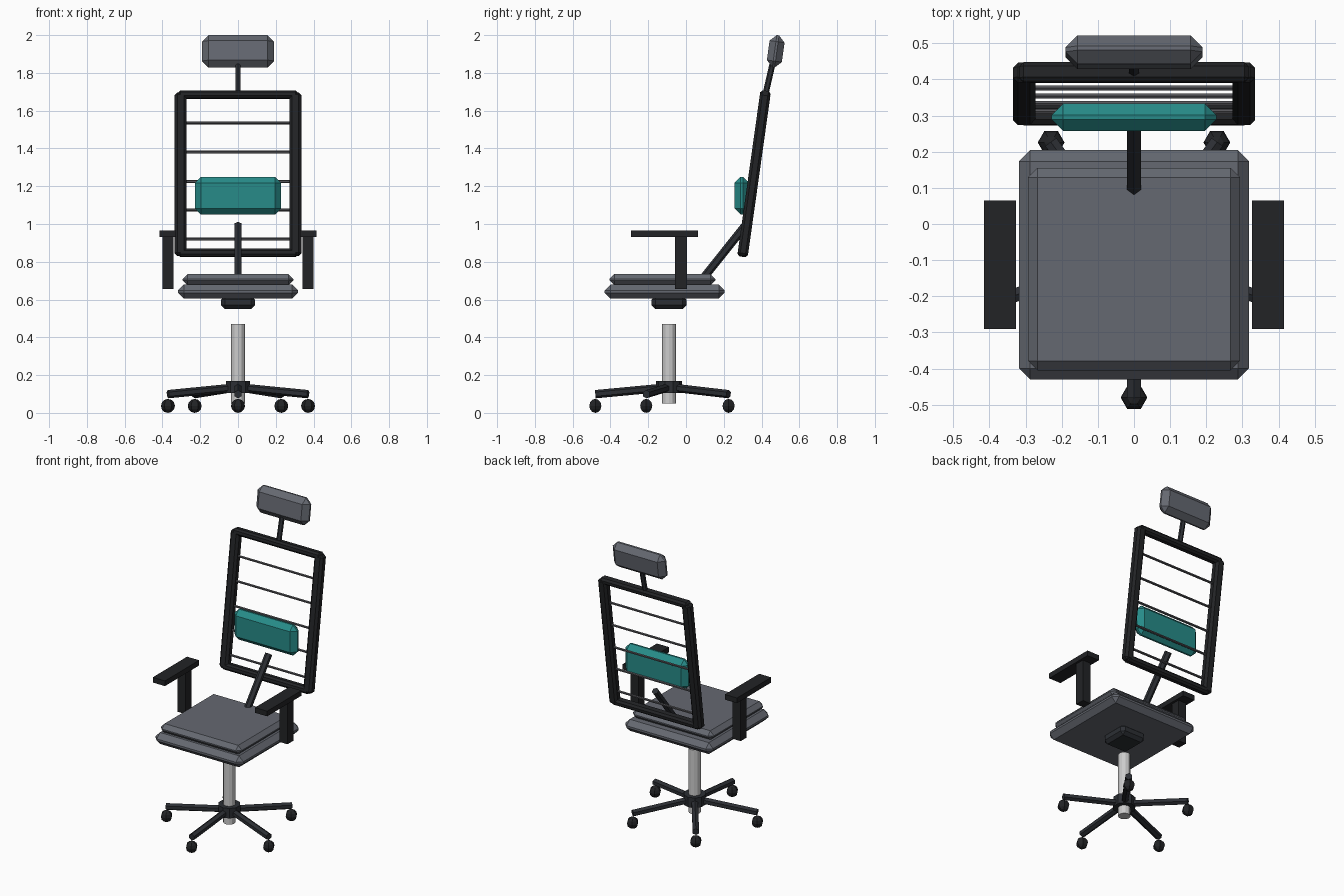
import bpy, math
from mathutils import Vector

if "Cube" in bpy.data.objects:
    bpy.data.objects.remove(bpy.data.objects["Cube"])


def material(name, rgb):
    m = bpy.data.materials.new(name)
    m.diffuse_color = (*rgb, 1)
    m.use_nodes = True
    m.node_tree.nodes["Principled BSDF"].inputs["Base Color"].default_value = m.diffuse_color
    return m


BLACK = material("black plastic", (0.016, 0.017, 0.019))
DARK = material("dark metal", (0.025, 0.028, 0.034))
GREY = material("grey fabric", (0.13, 0.14, 0.165))
SLAT = material("slat grey", (0.09, 0.09, 0.10))
TEAL = material("teal fabric", (0.02, 0.26, 0.25))
STEEL = material("steel", (0.55, 0.56, 0.57))
TILT = math.radians(-8)


def finish(name, mat):
    o = bpy.context.object
    o.name = name
    o.data.materials.append(mat)
    return o


def box(name, loc, size, mat, bevel=0.0, tilt=0.0):
    bpy.ops.mesh.primitive_cube_add(size=1, location=loc, rotation=(tilt, 0, 0))
    o = finish(name, mat)
    o.scale = size
    bpy.ops.object.transform_apply(location=False, rotation=False, scale=True)
    if bevel:
        b = o.modifiers.new("bevel", 'BEVEL')
        b.width, b.segments = bevel, 1
    return o


def rod(name, a, b, r, mat, sides=6):
    a, b = Vector(a), Vector(b)
    d = b - a
    bpy.ops.mesh.primitive_cylinder_add(vertices=sides, radius=r, depth=d.length, location=(a + b) / 2)
    o = finish(name, mat)
    o.rotation_euler = d.to_track_quat('Z', 'Y').to_euler()
    return o


def back_y(z):
    # y of the tilted back plane at height z
    return 0.36 + (z - 1.265) * math.tan(-TILT)


CY = -0.09  # column axis

# Five-star base with casters
for i in range(5):
    a = math.radians(-90 + 72 * i)
    c, s = math.cos(a), math.sin(a)
    rod(f"base_leg_{i + 1}", (0.03 * c, CY + 0.03 * s, 0.133), (0.39 * c, CY + 0.39 * s, 0.099), 0.022, DARK)
    bpy.ops.mesh.primitive_uv_sphere_add(segments=6, ring_count=6, radius=0.037,
                                         location=(0.39 * c, CY + 0.39 * s, 0.037),
                                         rotation=(0, 0, math.radians(30)))
    finish(f"caster_{i + 1}", BLACK)
rod("base_hub", (0, CY, 0.105), (0, CY, 0.17), 0.068, DARK, 10)
rod("gas_column", (0, CY, 0.05), (0, CY, 0.47), 0.037, STEEL, 12)

# Seat and mechanism
box("seat_mechanism", (0, CY, 0.585), (0.18, 0.185, 0.07), DARK, 0.02)
box("seat_base", (0, -0.113, 0.642), (0.636, 0.635, 0.075), GREY, 0.031)
box("seat_cushion", (0, -0.125, 0.705), (0.586, 0.56, 0.06), GREY, 0.026)

# Armrests
for side, x in (("left", -0.371), ("right", 0.371)):
    box(f"{side}_arm_post", (x, -0.027, 0.795), (0.058, 0.062, 0.28), BLACK)
    box(f"{side}_arm_pad", (x, -0.113, 0.948), (0.088, 0.355, 0.034), BLACK)

# Back frame and its strut
for side, x in (("left", -0.304), ("right", 0.304)):
    box(f"{side}_back_rail", (x, 0.36, 1.263), (0.062, 0.056, 0.872), BLACK, 0.014, TILT)
for name, z in (("top", 1.685), ("bottom", 0.847)):
    box(f"{name}_back_rail", (0, back_y(z), z), (0.635, 0.055, 0.042), BLACK, 0.012, TILT)
rod("back_strut", (0, 0.065, 0.68), (0, 0.318, 0.997), 0.022, DARK)

# Back slats
for i, z in enumerate((0.92, 1.075, 1.225, 1.38, 1.535)):
    rod(f"back_slat_{i + 1}", (-0.275, back_y(z), z), (0.275, back_y(z), z), 0.008, SLAT)

# Lumbar pad and headrest
box("lumbar_pad", (0, 0.295, 1.15), (0.456, 0.076, 0.2), TEAL, 0.032)
rod("headrest_post", (0, 0.418, 1.675), (0, 0.463, 1.87), 0.016, DARK)
box("headrest", (0, 0.475, 1.914), (0.38, 0.08, 0.172), GREY, 0.034, TILT)
